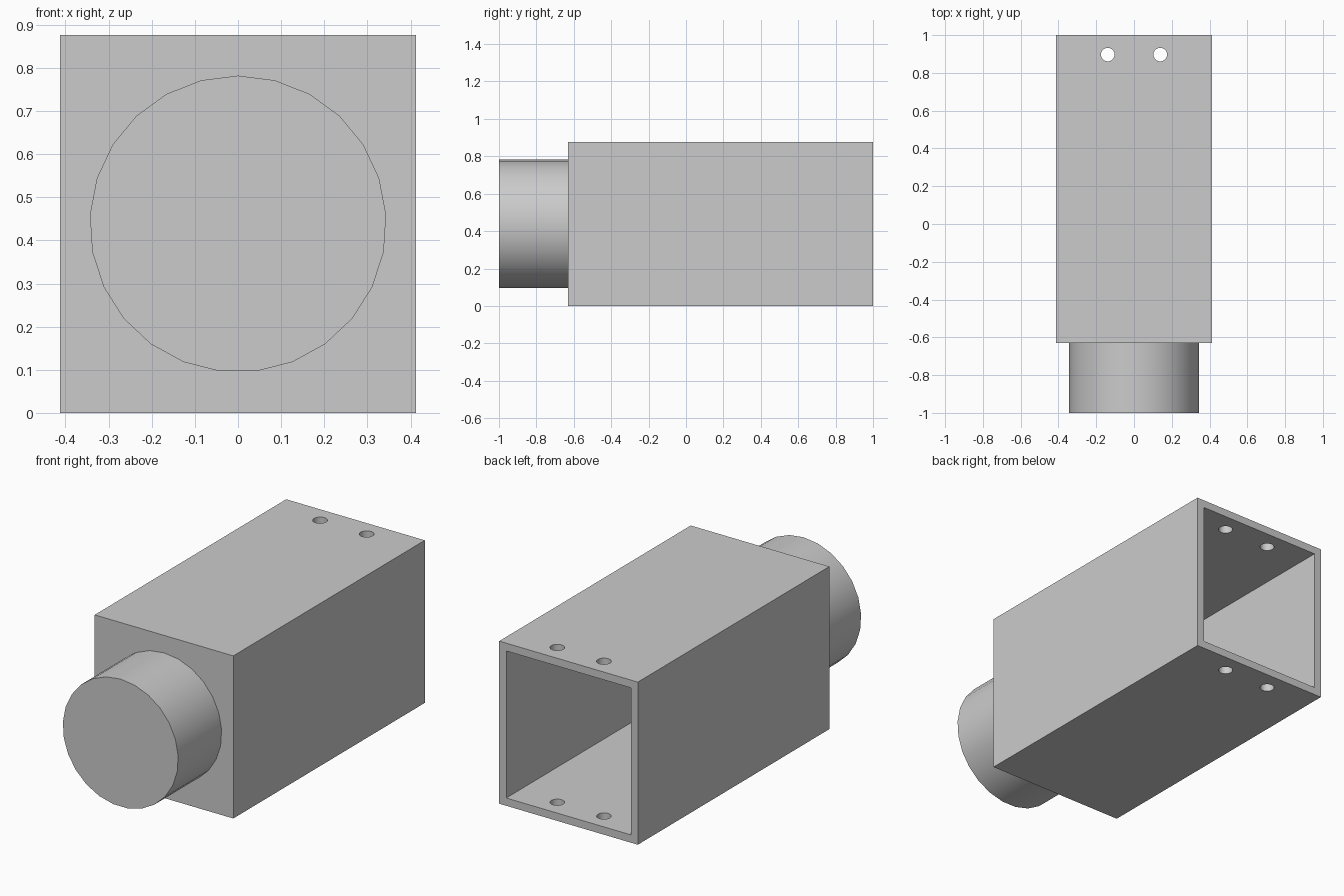
import bpy
from math import radians

cube = bpy.data.objects.get("Cube")
if cube:
    bpy.data.objects.remove(cube, do_unlink=True)

WIDTH, HEIGHT, WALL = 0.826, 0.876, 0.042
FRONT, BACK = -0.63, 1.0
MID = HEIGHT / 2

grey = bpy.data.materials.new("plain grey")
grey.use_nodes = True
grey.diffuse_color = (0.6, 0.6, 0.6, 1)
grey.node_tree.nodes["Principled BSDF"].inputs["Base Color"].default_value = (0.6, 0.6, 0.6, 1)


def box(name, width, height, y0, y1):
    """Box centred on the long axis, running from y0 to y1."""
    bpy.ops.mesh.primitive_cube_add(size=1, location=(0, (y0 + y1) / 2, MID))
    obj = bpy.context.object
    obj.name = name
    obj.scale = (width, y1 - y0, height)
    bpy.ops.object.transform_apply(location=False, rotation=False, scale=True)
    obj.data.materials.append(grey)
    return obj


def cylinder(name, sides, radius, depth, location, rotation=(0, 0, 0)):
    bpy.ops.mesh.primitive_cylinder_add(vertices=sides, radius=radius, depth=depth,
                                        location=location, rotation=rotation)
    obj = bpy.context.object
    obj.name = name
    obj.data.materials.append(grey)
    return obj


def cut(target, cutter):
    """Subtract the cutter from the target, then remove it."""
    cutter.hide_render = True
    mod = target.modifiers.new("cut", 'BOOLEAN')
    mod.operation = 'DIFFERENCE'
    mod.solver = 'EXACT'
    mod.object = cutter
    bpy.context.view_layer.objects.active = target
    bpy.ops.object.modifier_apply(modifier=mod.name)
    bpy.data.objects.remove(cutter, do_unlink=True)


def smooth(obj):
    bpy.ops.object.select_all(action='DESELECT')
    obj.select_set(True)
    bpy.context.view_layer.objects.active = obj
    bpy.ops.object.shade_smooth_by_angle(angle=radians(30))


# Square housing, hollow and open at the back
housing = box("housing", WIDTH, HEIGHT, FRONT, BACK)
cut(housing, box("cavity_cutter", WIDTH - 2 * WALL, HEIGHT - 2 * WALL,
                 FRONT + WALL, BACK + 0.1))

# Pin holes through the top and bottom walls
for side in (-1, 1):
    cut(housing, cylinder("hole_cutter", 25, 0.036, HEIGHT + 0.2,
                          (side * 0.139, 0.897, MID)))
smooth(housing)

# Round solid spigot on the front
spigot = cylinder("front_spigot", 25, 0.344, FRONT + 1.0,
                  (0, (FRONT - 1.0) / 2, MID), (radians(90), 0, 0))
smooth(spigot)
